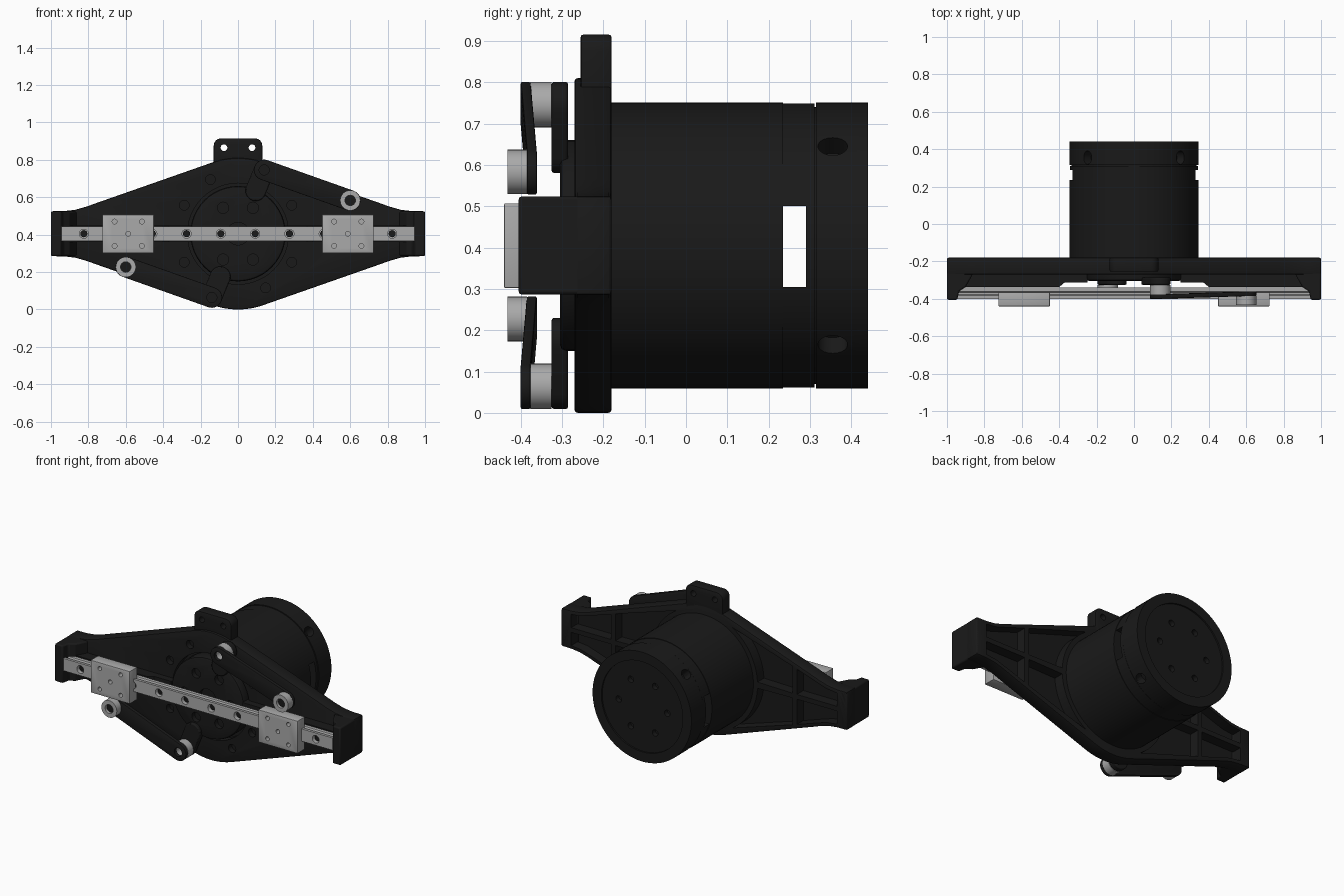
import bpy, bmesh
from math import sin, cos, radians, atan2, pi

if "Cube" in bpy.data.objects:
    bpy.data.objects.remove(bpy.data.objects["Cube"])

CZ = 0.405  # height of the motor axis


def material(name, v):
    m = bpy.data.materials.new(name)
    m.diffuse_color = (v, v, v, 1)
    m.use_nodes = True
    m.node_tree.nodes["Principled BSDF"].inputs["Base Color"].default_value = m.diffuse_color
    return m


BLACK = material("black", 0.01)
STEEL = material("steel", 0.4)


def prism(name, pts, a, b, mat=BLACK, axis="y", bevel=0):
    """Extrude an outline from a to b: (x,z) along y, (y,z) along x, (x,y) along z."""
    put = {"y": lambda p, d: (p[0], d, p[1]),
           "x": lambda p, d: (d, p[0], p[1]),
           "z": lambda p, d: (p[0], p[1], d)}[axis]
    bm = bmesh.new()
    lo = [bm.verts.new(put(p, a)) for p in pts]
    hi = [bm.verts.new(put(p, b)) for p in pts]
    bm.faces.new(lo)
    bm.faces.new(hi)
    for i in range(len(pts)):
        j = (i + 1) % len(pts)
        bm.faces.new((lo[i], lo[j], hi[j], hi[i]))
    bmesh.ops.recalc_face_normals(bm, faces=bm.faces)
    me = bpy.data.meshes.new(name)
    bm.to_mesh(me)
    bm.free()
    me.materials.append(mat)
    ob = bpy.data.objects.new(name, me)
    bpy.context.collection.objects.link(ob)
    if bevel:
        m = ob.modifiers.new("bevel", "BEVEL")
        m.width, m.segments, m.angle_limit = bevel, 2, radians(40)
    return ob


def arc(x, z, r, a0, a1, n):
    return [(x + r * cos(radians(a0 + (a1 - a0) * i / n)),
             z + r * sin(radians(a0 + (a1 - a0) * i / n))) for i in range(n + 1)]


def disc(name, x, z, r, y0, y1, mat=BLACK, n=32, bevel=0):
    return prism(name, arc(x, z, r, 0, 360, n)[:-1], y0, y1, mat, bevel=bevel)


def rect(x0, x1, z0, z1):
    return [(x0, z0), (x1, z0), (x1, z1), (x0, z1)]


def capsule(x0, z0, x1, z1, r):
    a = atan2(z1 - z0, x1 - x0) * 180 / pi
    return arc(x0, z0, r, a + 90, a + 270, 14) + arc(x1, z1, r, a - 90, a + 90, 14)


def cut(ob, cutters):
    for c in cutters:
        m = ob.modifiers.new("cut", "BOOLEAN")
        m.operation, m.solver, m.object = "DIFFERENCE", "EXACT", c
    bpy.context.view_layer.update()
    dg = bpy.context.evaluated_depsgraph_get()
    me = bpy.data.meshes.new_from_object(ob.evaluated_get(dg))
    ob.modifiers.clear()
    ob.data = me
    for c in cutters:
        bpy.data.objects.remove(c)
    return ob


def flip(pts, sx, sz):
    return [(x * sx, CZ + sz * (z - CZ)) for x, z in pts]


# Bracket plate: round middle with two tapering arms
top_half = [(1, .525), (.93, .526), (.87, .533), (.81, .55), (.76, .568)] + arc(0, CZ, .405, 70.7, 90, 6)
left_top = flip(top_half, -1, 1)[::-1][1:]
upper = top_half + left_top
outline = upper + flip(upper, 1, -1)[::-1]
plate = prism("bracket_plate", outline, -.27, -.18, bevel=.008)

# Pockets in the back of the arms leave walls and ribs standing
inner = arc(0, CZ, .375, 58, 3, 10) + [(.62, .42), (.62, .59)]
outer = [(.65, .42), (.93, .42), (.93, .503), (.86, .511), (.79, .533), (.65, .58)]
cutters = [prism("c", flip(p, sx, sz), -.245, -.1)
           for p in (inner, outer) for sx in (1, -1) for sz in (1, -1)]
cutters.append(disc("c", 0, CZ, .27, -.3, -.225, n=48))
for a in (28, 63, 117, 152, 208, 243, 297, 332):
    cutters.append(disc("c", .325 * cos(radians(a)), CZ + .325 * sin(radians(a)), .026, -.3, -.235, n=20))
cut(plate, cutters)

# Top mounting tab with two holes
tab = prism("mounting_tab", [(.13, .74)] + arc(.09, .875, .04, 0, 90, 6) + arc(-.09, .875, .04, 90, 180, 6)
            + [(-.13, .74)], -.255, -.18, bevel=.006)
cut(tab, [disc("c", x, .865, .018, -.4, 0, n=20) for x in (-.075, .075)])

# End walls and raised rail seats on both arms
seat = [(.96, -.26), (.96, -.337), (.4, -.337), (.37, -.312), (.25, -.312), (.24, -.26)]
for s in (1, -1):
    prism("rail_seat", [(x * s, y) for x, y in seat], .36, .45, axis="z")
    end = [(1, -.18), (1, -.405), (.945, -.405), (.935, -.36), (.9, -.337), (.86, -.265), (.93, -.245), (.93, -.18)]
    prism("end_block", [(x * s, y) for x, y in end], .286, .524, axis="z", bevel=.008)

# Motor body, slotted ring and rear cap
disc("motor_body", 0, CZ, .346, -.222, .235, n=72)
ring = disc("motor_ring", 0, CZ, .343, .235, .311, n=72)
cut(ring, [prism("c", rect(-.5, .5, .305, .5), .225, .29)])
disc("motor_spacer", 0, CZ, .335, .305, .32, n=72)
cap = disc("motor_cap", 0, CZ, .346, .315, .44, n=72)
holes = [disc("c", 0, CZ, .285, .43, .5, n=64)]
holes += [disc("c", .17 * cos(radians(a)), CZ + .17 * sin(radians(a)), .02, .4, .5, n=20)
          for a in range(0, 360, 60)]
for a in (44, 136, 224, 316):  # countersunk screws around the rim
    c = disc("c", 0, 0, .03, -.06, .06, n=20)
    for v in c.data.vertices:  # turn the hole to point outward from the axis
        x, y, z = v.co
        r = .35 + y
        ca, sa = cos(radians(a)), sin(radians(a))
        v.co = (r * ca - z * sa, .355 + x * 1.2, CZ + r * sa + z * ca)
    bm = bmesh.new()
    bm.from_mesh(c.data)
    bmesh.ops.recalc_face_normals(bm, faces=bm.faces)
    bm.to_mesh(c.data)
    bm.free()
    holes.append(c)
cut(cap, holes)

# Rotor hub with a ring of bolt holes
hub = disc("rotor_hub", 0, CZ, .255, -.305, -.215, n=48, bevel=.015)
cut(hub, [disc("c", .16 * cos(radians(a)), CZ + .16 * sin(radians(a)), .03, -.4, -.275, n=20)
          for a in range(0, 360, 60)] + [disc("c", 0, CZ, .06, -.4, -.28)])

# Cranks, spacers, links and rollers, repeated by a half turn
for s in (1, -1):
    px, pz = .14 * s, CZ + .341 * s
    qx, qz = .6 * s, CZ + .178 * s
    prism("crank", capsule(.095 * s, CZ + .23 * s, px, pz, .055), -.325, -.285, bevel=.006)
    pivot = disc("pivot_spacer", px, pz, .055, -.376, -.325, STEEL)
    cut(pivot, [disc("c", px, pz, .027, -.5, -.2, n=24)])
    link = prism("link", capsule(px, pz, qx, qz, .055), -.4, -.376, bevel=.004)
    cut(link, [disc("c", px, pz, .027, -.5, -.2, n=24)])
    for v in link.data.vertices:  # link leans back toward the roller
        v.co.y += .015 * min(1, max(0, (v.co.x * s - .14) / .46))
    roller = disc("roller", qx, qz, .054, -.432, -.385, STEEL)
    cut(roller, [disc("c", qx, qz, .028, -.5, -.3, n=24)])
    disc("roller_screw", qx, qz, .028, -.415, -.37, n=24)

# Linear rail with side grooves and counterbored screws
h = .039
side = [(-.4, h), (-.383, h), (-.377, h - .012), (-.367, h - .012), (-.361, h), (-.34, h)]
rail = prism("rail", [(y, CZ + z) for y, z in side] + [(y, CZ - z) for y, z in side[::-1]],
             -.943, .943, STEEL, axis="x")
xs = [s * x for x in (.092, .275, .458, .641, .824) for s in (1, -1)]
cut(rail, [disc("c", x, CZ, .024, -.5, -.37, n=24) for x in xs])
for x in xs:
    disc("rail_screw", x, CZ, .019, -.382, -.365, n=16)

# Two carriages on the rail, each with five holes
for s in (1, -1):
    cx = .587 * s
    car = prism("carriage", rect(cx - .137, cx + .137, .302, .507), -.44, -.365, STEEL, bevel=.003)
    spots = [(0, 0)] + [(i, j) for i in (-.073, .073) for j in (-.065, .065)]
    cut(car, [disc("c", cx + i, CZ + j, .013, -.5, -.41, n=16) for i, j in spots])

# Smooth the round surfaces, keep the edges sharp
bpy.ops.object.select_all(action="SELECT")
bpy.context.view_layer.objects.active = plate
bpy.ops.object.shade_smooth_by_angle(angle=radians(25))
